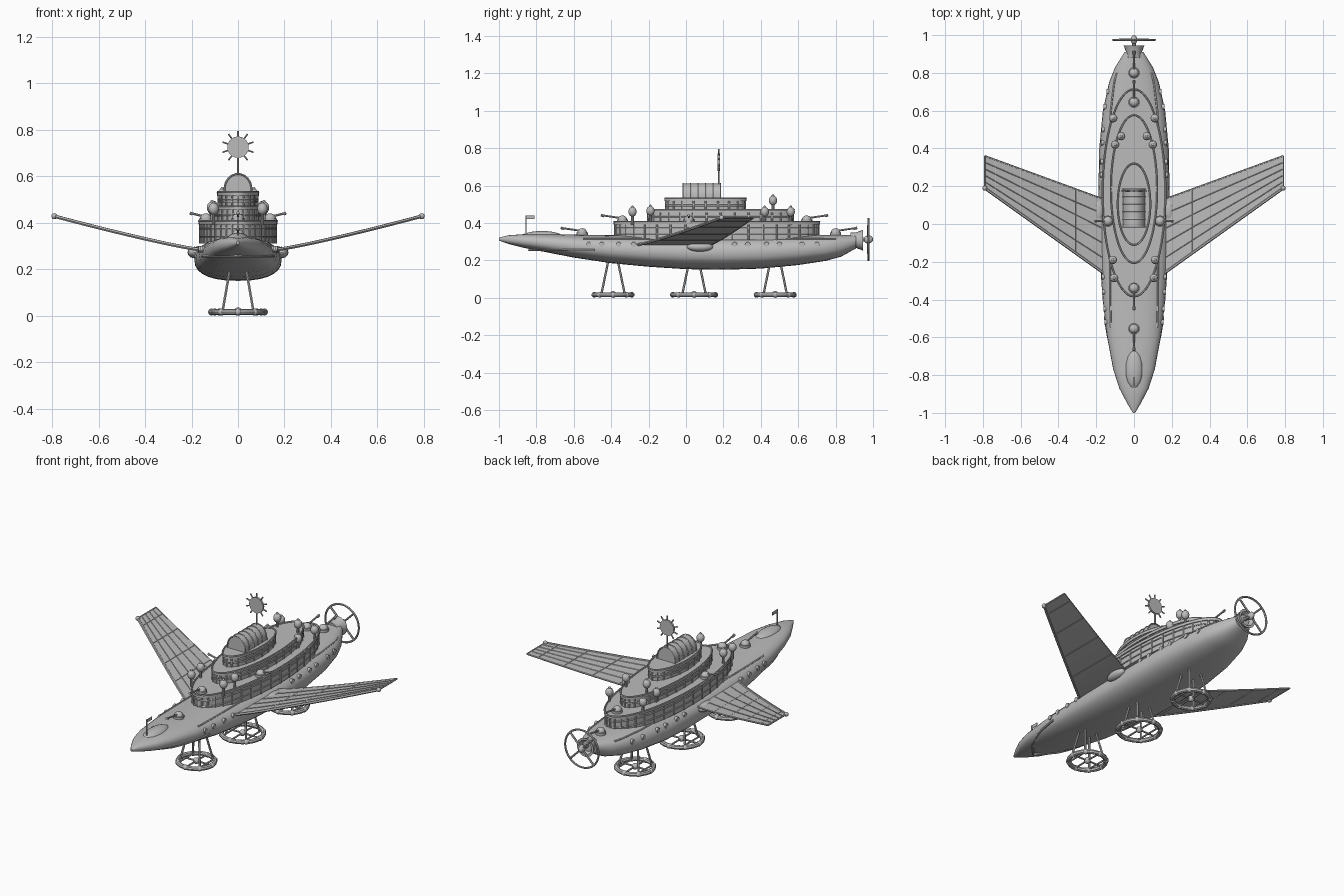
import bpy, bmesh, math
from mathutils import Vector, Matrix

cube = bpy.data.objects.get("Cube")
if cube:
    bpy.data.objects.remove(cube, do_unlink=True)

grey = bpy.data.materials.new("plain grey")
grey.use_nodes = True
colour = (0.5, 0.5, 0.5, 1)
grey.diffuse_color = colour
grey.node_tree.nodes["Principled BSDF"].inputs["Base Color"].default_value = colour


def finish(bm, name, angle=35):
    """Turn a bmesh into a named, shaded object."""
    bmesh.ops.recalc_face_normals(bm, faces=bm.faces)
    mesh = bpy.data.meshes.new(name)
    bm.to_mesh(mesh)
    bm.free()
    obj = bpy.data.objects.new(name, mesh)
    bpy.context.collection.objects.link(obj)
    mesh.materials.append(grey)
    bpy.ops.object.select_all(action='DESELECT')
    obj.select_set(True)
    bpy.context.view_layer.objects.active = obj
    bpy.ops.object.shade_smooth_by_angle(angle=math.radians(angle))
    return obj


def loft(bm, rings, closed=False):
    """Skin a list of equal-sized point loops, capping open ends."""
    loops = [[bm.verts.new(p) for p in ring] for ring in rings]
    n = len(loops[0])
    pairs = list(zip(loops, loops[1:]))
    if closed:
        pairs.append((loops[-1], loops[0]))
    else:
        bm.faces.new(loops[0])
        bm.faces.new(loops[-1])
    for a, b in pairs:
        for i in range(n):
            j = (i + 1) % n
            bm.faces.new((a[i], a[j], b[j], b[i]))


def sweep(bm, points, r, closed=False, sides=6, ref=None):
    """Round tube along a path."""
    points = [Vector(p) for p in points]
    last = len(points) - 1
    rings = []
    for i, p in enumerate(points):
        before = points[i - 1] if (i or closed) else p
        after = points[(i + 1) % len(points)] if (i < last or closed) else p
        t = (after - before).normalized()
        guide = ref or (Vector((1, 0, 0)) if abs(t.z) > 0.9 else Vector((0, 0, 1)))
        u = t.cross(guide).normalized()
        v = u.cross(t)
        turns = [math.tau * k / sides for k in range(sides)]
        rings.append([p + (u * math.cos(a) + v * math.sin(a)) * r for a in turns])
    loft(bm, rings, closed)


def ball(bm, centre, size):
    if not isinstance(size, tuple):
        size = (size,) * 3
    place = Matrix.Translation(centre) @ Matrix.Diagonal((*size, 1))
    bmesh.ops.create_uvsphere(bm, u_segments=16, v_segments=10, radius=1, matrix=place)


def ellipse(cy, rx, ry, z, n=64):
    turns = [math.tau * k / n for k in range(n)]
    return [Vector((rx * math.cos(a), cy + ry * math.sin(a), z)) for a in turns]


def power(value, e):
    return math.copysign(abs(value) ** e, value)


# Hull: stations of y, half width, bottom, top
STATIONS = [(-1, .006, .306, .322), (-.95, .036, .288, .334), (-.87, .078, .268, .34),
            (-.77, .11, .248, .342), (-.6, .142, .215, .338), (-.4, .166, .185, .335),
            (-.2, .18, .166, .333), (0, .187, .153, .332), (.2, .188, .15, .332),
            (.4, .184, .156, .333), (.6, .165, .175, .335), (.75, .132, .198, .336),
            (.83, .1, .22, .336), (.91, .05, .265, .335)]


def hull_at(y):
    for a, b in zip(STATIONS, STATIONS[1:]):
        if a[0] <= y <= b[0]:
            f = (y - a[0]) / (b[0] - a[0])
            return [p + (q - p) * f for p, q in zip(a, b)]


def hull_side(y, z):
    _, w, low, high = hull_at(y)
    h = abs(z - (low + high) / 2) / ((high - low) / 2)
    return w * max(0, 1 - h ** 2.4) ** (1 / 2.4)


bm = bmesh.new()
sections = []
for y, w, low, high in STATIONS:
    mid, half = (low + high) / 2, (high - low) / 2
    turns = [math.tau * k / 28 for k in range(28)]
    sections.append([(w * power(math.cos(a), 1 / 1.2), y, mid + half * power(math.sin(a), 1 / 1.2))
                     for a in turns])
loft(bm, sections)
finish(bm, "hull", 30)

# Side rails and portholes
bm = bmesh.new()
for s in (-1, 1):
    for z, start, count in ((.315, -.55, 28), (.255, -.84, 8)):
        ys = [start + .05 * k for k in range(count)]
        sweep(bm, [(s * hull_side(y, z), y, z) for y in ys], .006)
    for y in (-.52, -.45, -.36, -.28, .26, .33, .43, .5, .62, .7):
        x = hull_side(y, .285)
        sweep(bm, [(s * (x - .01), y, .285), (s * (x + .006), y, .285)], .014, sides=12)
finish(bm, "hull_rails_and_portholes")

# Bow canopy and flag
bm = bmesh.new()
ball(bm, (0, -.77, .33), (.047, .106, .027))
finish(bm, "bow_canopy")
bm = bmesh.new()
sweep(bm, [(0, -.855, .33), (0, -.855, .44)], .003)
bmesh.ops.create_cube(bm, size=1, matrix=Matrix.Translation((0, -.832, .43))
                      @ Matrix.Diagonal((.003, .046, .018, 1)))
finish(bm, "bow_flag")

# Three stacked oval decks with lips, base bands and wall posts
for name, cy, rx, ry, low, high, posts in (("lower", .165, .163, .545, .31, .405, 40),
                                           ("middle", .185, .119, .388, .4, .468, 32),
                                           ("upper", .105, .083, .212, .46, .53, 20)):
    bm = bmesh.new()
    profile = [(0, low), (0, high - .012), (.007, high - .012), (.007, high), (-.004, high)]
    loft(bm, [ellipse(cy, rx + grow, ry + grow, z) for grow, z in profile])
    finish(bm, name + "_deck")
    bm = bmesh.new()
    for p in ellipse(cy, rx, ry, 0, posts):
        sweep(bm, [p + Vector((0, 0, low)), p + Vector((0, 0, high - .006))], .005)
    for z in (low + .03, high - .03):
        sweep(bm, ellipse(cy, rx + .001, ry + .001, z), .004, True)
    sweep(bm, ellipse(cy, rx + .004, ry + .004, high + .002), .005, True)
    finish(bm, name + "_deck_trim")

# Barrel-roofed cabin with ribs
arch = [(.058 * math.cos(math.pi * k / 16), .545 + .065 * math.sin(math.pi * k / 16))
        for k in range(17)]
arch = [(.058, .525)] + arch + [(-.058, .525)]
bm = bmesh.new()
loft(bm, [[(x, y, z) for x, z in arch] for y in (-.015, .185)])
finish(bm, "cabin")
bm = bmesh.new()
for k in range(6):
    sweep(bm, [(x, -.015 + .04 * k, z) for x, z in arch], .004, ref=Vector((0, 1, 0)))
finish(bm, "cabin_ribs")

# Mast with rayed disc
bm = bmesh.new()
sweep(bm, [(0, .175, .53), (0, .175, .7)], .005)
sweep(bm, [(0, .169, .725), (0, .181, .725)], .046, sides=20)
for k in range(10):
    a = math.tau * (k + .5) / 10
    d = Vector((math.cos(a), 0, math.sin(a)))
    hub = Vector((0, .175, .725))
    sweep(bm, [hub + d * .04, hub + d * .07], .004)
finish(bm, "mast_sun_disc")


# Gun turrets along the centreline and on both sides
def turret(name, x, y, z, direction):
    bm = bmesh.new()
    base = Vector((x, y, z))
    sweep(bm, [base - Vector((0, 0, .015)), base + Vector((0, 0, .008))], .03, sides=16)
    ball(bm, base + Vector((0, 0, .008)), (.025, .025, .022))
    muzzle = Vector(direction) * .115 + Vector((0, 0, .032))
    sweep(bm, [base + Vector((0, 0, .015)), base + muzzle], .005, sides=8)
    sweep(bm, [base + muzzle * .85, base + muzzle], .007, sides=8)
    finish(bm, name)


for name, y, z, d in (("bow", -.555, .342, -1), ("fore", -.34, .41, -1),
                      ("aft", .645, .41, 1), ("stern", .8, .342, 1)):
    turret(name + "_turret", 0, y, z, (0, d, 0))
for side, s in (("right", -1), ("left", 1)):
    turret(side + "_turret", s * .138, .015, .41, (s * .6, 0, 0))

# Globe lamps on short stalks
bm = bmesh.new()
for s in (-1, 1):
    for x, y, z in ((.105, -.286, .46), (.112, -.19, .465), (.1, .42, .46),
                    (.068, .465, .52), (.11, .56, .46)):
        sweep(bm, [(s * x, y, z - .07), (s * x, y, z)], .007, sides=8)
        ball(bm, (s * x, y, z), (.022, .022, .026))
        ball(bm, (s * x, y, z + .026), .007)
finish(bm, "globe_lamps")


# Swept, gently upcurved wings
def wing_point(s, t, chord, lift=0):
    x = .16 + .63 * t
    front, back = -.26 + .45 * t, .13 + .23 * t
    return Vector((s * x, front + (back - front) * chord, .283 + .145 * t ** 1.15 + lift))


steps = [k / 8 for k in range(9)]
for side, s in (("right", -1), ("left", 1)):
    bm = bmesh.new()
    loft(bm, [[wing_point(s, t, 0, -.003), wing_point(s, t, 1, -.003),
               wing_point(s, t, 1, .003), wing_point(s, t, 0, .003)] for t in steps])
    finish(bm, side + "_wing")
    bm = bmesh.new()
    sweep(bm, [wing_point(s, t, 0) for t in steps], .008)
    sweep(bm, [wing_point(s, t, 1) for t in steps], .005)
    for t in (.24, .46, .7, .91, 1):
        sweep(bm, [wing_point(s, t, 0), wing_point(s, t, 1)], .005)
    for chord in (.2, .4, .6, .8):
        sweep(bm, [wing_point(s, t, chord, .003) for t in steps], .0022, sides=4)
    ball(bm, wing_point(s, 1, 0), .013)
    finish(bm, side + "_wing_frame")
    bm = bmesh.new()
    ball(bm, (s * .187, .075, .272), (.03, .07, .025))
    finish(bm, side + "_wing_root_fairing")

# Stern nozzle and ringed propeller
bm = bmesh.new()
cone = []
for y, r in ((.88, .04), (.905, .04), (.945, .055), (.945, .042), (.925, .03)):
    turns = [math.tau * k / 20 for k in range(20)]
    cone.append([(r * math.cos(a), y, .308 + r * math.sin(a)) for a in turns])
loft(bm, cone)
finish(bm, "stern_nozzle")
bm = bmesh.new()
hub = Vector((0, .975, .312))
spin = [Vector((math.cos(math.tau * k / 40), 0, math.sin(math.tau * k / 40))) for k in range(40)]
sweep(bm, [hub + d * .11 for d in spin], .006, True, ref=Vector((0, 1, 0)))
for d in spin[5::10]:
    sweep(bm, [hub, hub + d * .11], .006)
sweep(bm, [(0, .91, .312), hub], .01, sides=8)
ball(bm, hub, (.017, .025, .022))
finish(bm, "propeller")

# Three landing rings on splayed struts
for name, y, r in (("front", -.39, .1), ("middle", .043, .114), ("rear", .477, .1)):
    bm = bmesh.new()
    rim = ellipse(y, r, r, .016, 32)
    hub = Vector((0, y, .018))
    sweep(bm, rim, .013, True, sides=8)
    for p in rim[::4]:
        ball(bm, p, .015)
    for p in rim[::8]:
        sweep(bm, [hub, p], .005)
    ball(bm, hub, .018)
    for sx in (-1, 1):
        for sy in (-1, 1):
            sweep(bm, [(sx * .035, y + sy * .025, .2), (sx * .066, y + sy * .062, .022)], .006)
    for s in (-1, 1):
        sweep(bm, [(s * .066, y - .08, .018), (s * .066, y + .08, .018)], .005)
    finish(bm, name + "_landing_ring")
